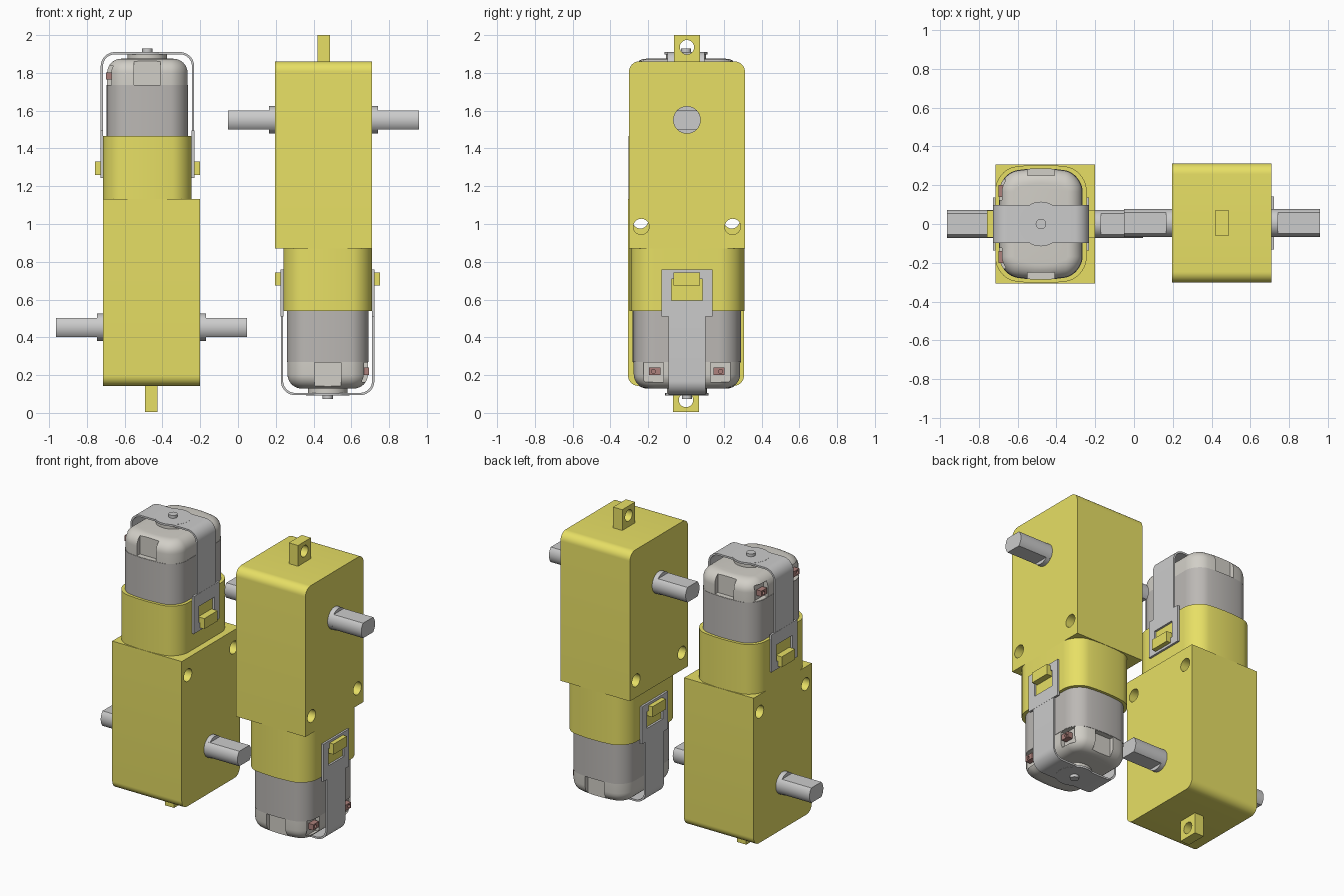
import bpy, bmesh
from math import pi, sin, cos, radians
from mathutils import Matrix

if "Cube" in bpy.data.objects:
    bpy.data.objects.remove(bpy.data.objects["Cube"])

parts = []


def material(name, rgb):
    m = bpy.data.materials.new(name)
    m.diffuse_color = (*rgb, 1)
    m.use_nodes = True
    m.node_tree.nodes["Principled BSDF"].inputs["Base Color"].default_value = m.diffuse_color
    return m


YELLOW = material("yellow_plastic", (0.80, 0.74, 0.13))
CAN = material("warm_grey", (0.50, 0.48, 0.46))
CAP = material("pale_grey", (0.64, 0.62, 0.57))
COPPER = material("dull_copper", (0.42, 0.22, 0.20))


def loft(name, rings, mat=None, keep=True):
    """Closed solid through equal-sized rings of 3D points."""
    bm = bmesh.new()
    vs = [[bm.verts.new(p) for p in r] for r in rings]
    n = len(rings[0])
    for a, b in zip(vs, vs[1:]):
        for i in range(n):
            j = (i + 1) % n
            bm.faces.new((a[i], a[j], b[j], b[i]))
    bm.faces.new(vs[0])
    bm.faces.new(vs[-1])
    bmesh.ops.recalc_face_normals(bm, faces=bm.faces)
    me = bpy.data.meshes.new(name)
    bm.to_mesh(me)
    bm.free()
    ob = bpy.data.objects.new(name, me)
    bpy.context.collection.objects.link(ob)
    if mat:
        me.materials.append(mat)
    if keep:
        parts.append(ob)
    return ob


def prism(name, pts, axis, lo, hi, mat=None, keep=True):
    """Extrude a 2D profile along x, y or z."""
    place = {'x': lambda p, t: (t, p[0], p[1]),
             'y': lambda p, t: (p[0], t, p[1]),
             'z': lambda p, t: (p[0], p[1], t)}[axis]
    return loft(name, [[place(p, t) for p in pts] for t in (lo, hi)], mat, keep)


def rect(x0, x1, y0, y1):
    return [(x0, y0), (x1, y0), (x1, y1), (x0, y1)]


def arc(cx, cy, r, a0, a1, n):
    return [(cx + r * cos(radians(a0 + (a1 - a0) * i / n)),
             cy + r * sin(radians(a0 + (a1 - a0) * i / n))) for i in range(n + 1)]


def circle(cx, cy, r, n=40):
    return arc(cx, cy, r, 0, 360, n)[:-1]


def barrel(hx, hy, r, bulge=0.03):
    """Rounded rectangle with bowed front and back, centred on the motor."""
    b = hy - bulge
    pts = []
    for sx, sy, a in ((1, 1, 0), (-1, 1, 90), (-1, -1, 180), (1, -1, 270)):
        pts += arc(sx * (hx - r), sy * (b - r), r, a, a + 90, 10)
        if a in (0, 180):
            pts += [(sx * (hx - r) * (1 - k / 4), sy * b) for k in range(1, 8)]
    return [(MX + x, y + (bulge if y > 0 else -bulge) * (1 - (x / hx) ** 2)
             * min(1, abs(y) / b)) for x, y in pts]


def cut(ob, *cutters):
    for c in cutters:
        c.hide_render = True
        m = ob.modifiers.new("cut", 'BOOLEAN')
        m.operation, m.solver, m.object = 'DIFFERENCE', 'EXACT', c
    dg = bpy.context.evaluated_depsgraph_get()
    me = bpy.data.meshes.new_from_object(ob.evaluated_get(dg))
    ob.modifiers.clear()
    ob.data = me
    for c in cutters:
        bpy.data.objects.remove(c)


def hole(cy, cz, r):
    return prism("hole_cutter", circle(cy, cz, r, 32), 'x', -1.2, 0.4, None, False)


MX = -0.48       # motor centre line
AZ = 0.453       # axle height

# Gearbox housing: rounded at the axle end, two through holes
H, R = 0.307, 0.055
body = (arc(-H + R, 0.143 + R, R, 180, 270, 10) + arc(H - R, 0.143 + R, R, 270, 360, 10)
        + [(H, 1.133), (-H, 1.133)])
box = prism("gearbox_housing", body, 'x', -0.715, -0.201, YELLOW)
cut(box, hole(-0.242, 1.018, 0.042), hole(0.242, 1.018, 0.042))

# Mounting tab with eyelet
tab = prism("mounting_tab", rect(-0.068, 0.068, 0.004, 0.16), 'x', -0.493, -0.425, YELLOW)
cut(tab, hole(0, 0.068, 0.038))

# Output axle: round shoulders, double-flat ends
prism("axle_shoulder", circle(0, AZ, 0.073), 'x', -0.747, -0.17, None)
flat = [(y, AZ + max(-0.05, min(0.05, z))) for y, z in
        arc(0, 0, 0.073, -43.2, 43.2, 12) + arc(0, 0, 0.073, 136.8, 223.2, 12)]
prism("axle", flat, 'x', -0.964, 0.047)

# Motor socket and motor can
prism("motor_socket", barrel(0.235, 0.305, 0.10), 'z', 1.12, 1.465, YELLOW)
prism("motor_can", barrel(0.215, 0.287, 0.09), 'z', 1.45, 1.735, CAN)

# Motor end cap with rounded rim and notches
rings = [[(x, y, 1.733) for x, y in barrel(0.213, 0.285, 0.088)]]
for k in range(9):
    a = k / 8 * pi / 2
    d = 0.002 + 0.075 * (1 - cos(a))
    rings.append([(x, y, 1.80 + 0.075 * sin(a))
                  for x, y in barrel(0.215 - d, 0.287 - d, 0.09 - d)])
cap = loft("motor_end_cap", rings, CAP)
notches = []
for s in (-1, 1):
    y0, y1 = sorted((s * 0.25, s * 0.4))
    notches.append(prism("notch", rect(MX - 0.07, MX + 0.07, y0, y1), 'z', 1.737, 1.95, None, False))
    y0, y1 = sorted((s * 0.125, s * 0.23))
    notches.append(prism("notch", rect(-0.8, -0.662, y0, y1), 'z', 1.737, 1.84, None, False))
cut(cap, *notches)

# Solder terminals
for s in (-1, 1):
    y0, y1 = sorted((s * 0.14, s * 0.20))
    t = prism("terminal", rect(y0, y1, 1.765, 1.803), 'x', -0.698, -0.65, COPPER)
    cut(t, prism("eye", circle(s * 0.178, 1.784, 0.011, 16), 'x', -0.8, -0.672, None, False))

# Bearing boss and motor shaft tip
prism("bearing_boss", circle(MX, 0, 0.105), 'z', 1.86, 1.90, CAP)
prism("motor_shaft_tip", circle(MX, 0, 0.027, 24), 'z', 1.89, 1.93)

# Retaining strap over the motor
XL, XR, ZT, T, SR = -0.727, -0.232, 1.91, 0.012, 0.075


def strap_side(o):
    r = SR - o
    return ([(XR - o, 1.245)] + arc(XR - SR, ZT - SR, r, 0, 90, 10)
            + arc(XL + SR, ZT - SR, r, 90, 180, 10) + [(XL + o, 1.245)])


strap = prism("retaining_strap", strap_side(0) + strap_side(T)[::-1], 'y', -0.097, 0.097)
prism("strap_disc", circle(MX, 0, 0.115), 'z', ZT - T, ZT + 0.001)
cut(strap, prism("window", rect(-0.083, 0.083, 1.295, 1.408), 'x', -1, 0, None, False))

# Strap feet with windows, and the hooks that hold them
for x0, x1, hx0, hx1 in ((XL, XL + T, -0.757, -0.70), (XR - T, XR, -0.26, -0.20)):
    foot = prism("strap_foot", rect(-0.136, 0.136, 1.244, 1.494), 'x', x0 - 0.001, x1 + 0.001)
    cut(foot, prism("window", rect(-0.083, 0.083, 1.295, 1.408), 'x', -1, 0, None, False))
    prism("strap_hook", rect(-0.07, 0.07, 1.26, 1.33), 'x', hx0, hx1, YELLOW)

# Smooth curved surfaces, keep edges sharp
bpy.ops.object.select_all(action='DESELECT')
for ob in parts:
    ob.select_set(True)
bpy.context.view_layer.objects.active = box
bpy.ops.object.shade_smooth_by_angle(angle=radians(30))

# Second motor: the first turned upside down beside it
turn = Matrix.Translation((-0.005, 0.005, 2.004)) @ Matrix.Rotation(pi, 4, 'Y')
for ob in parts:
    twin = ob.copy()
    twin.name = ob.name + "_inverted"
    twin.matrix_world = turn @ ob.matrix_world
    bpy.context.collection.objects.link(twin)
